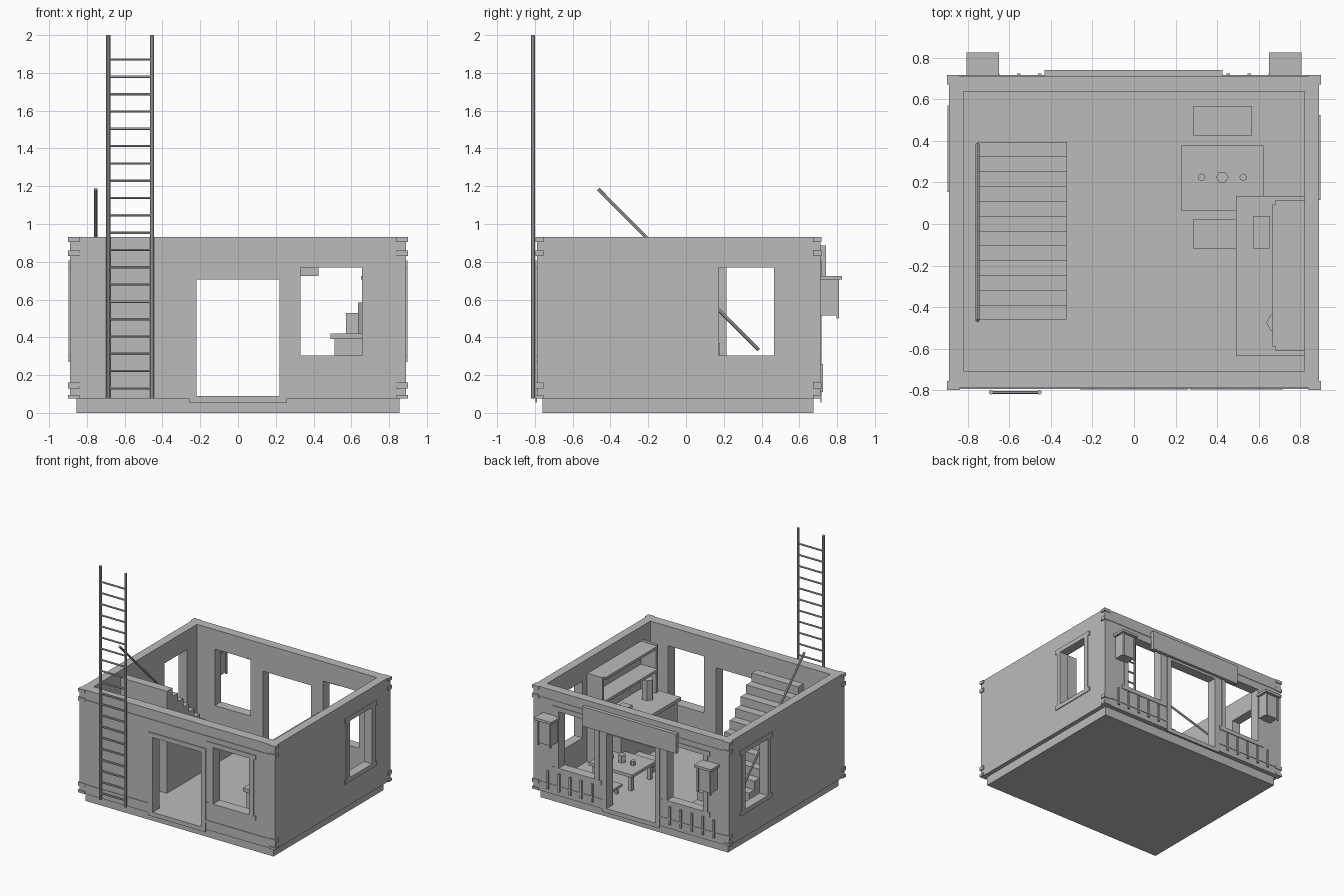
import bpy, math
from mathutils import Vector

if "Cube" in bpy.data.objects:
    bpy.data.objects.remove(bpy.data.objects["Cube"])

grey = bpy.data.materials.new("plain_grey")
grey.diffuse_color = (0.5, 0.5, 0.5, 1)
grey.use_nodes = True
grey.node_tree.nodes["Principled BSDF"].inputs["Base Color"].default_value = grey.diffuse_color


def finish(name, me):
    me.materials.append(grey)
    ob = bpy.data.objects.new(name, me)
    bpy.context.collection.objects.link(ob)
    return ob


def box(name, x0, x1, y0, y1, z0, z1):
    x0, x1 = sorted((x0, x1))
    y0, y1 = sorted((y0, y1))
    v = [(x, y, z) for z in (z0, z1) for x, y in ((x0, y0), (x1, y0), (x1, y1), (x0, y1))]
    f = [(3, 2, 1, 0), (4, 5, 6, 7)] + [(i, (i + 1) % 4, (i + 1) % 4 + 4, i + 4) for i in range(4)]
    me = bpy.data.meshes.new(name)
    me.from_pydata(v, [], f)
    return finish(name, me)


def rod(name, a, b, r, sides=8):
    a, b = Vector(a), Vector(b)
    q = (b - a).to_track_quat('Z', 'Y')
    ring = [Vector((r * math.cos(t), r * math.sin(t), 0))
            for t in (2 * math.pi * i / sides for i in range(sides))]
    v = [a + q @ p for p in ring] + [b + q @ p for p in ring]
    f = [tuple(reversed(range(sides))), tuple(range(sides, 2 * sides))]
    f += [(i, (i + 1) % sides, (i + 1) % sides + sides, i + sides) for i in range(sides)]
    me = bpy.data.meshes.new(name)
    me.from_pydata([tuple(p) for p in v], [], f)
    return finish(name, me)


def span(name, along_x, a0, a1, d0, d1, z0, z1):
    # box given by position along a wall and depth through it
    if along_x:
        return box(name, a0, a1, d0, d1, z0, z1)
    return box(name, d0, d1, a0, a1, z0, z1)


Z0, Z1 = 0.075, 0.93


def wall(name, along_x, a0, a1, d0, d1, openings):
    # solid pieces between openings, plus the parts above and below them
    a = a0
    for o0, o1, s, h in openings:
        span(name + "_panel", along_x, a, o0, d0, d1, Z0, Z1)
        span(name + "_lintel", along_x, o0, o1, d0, d1, h, Z1)
        span(name + "_sill", along_x, o0, o1, d0, d1, Z0, s)
        a = o1
    span(name + "_panel", along_x, a, a1, d0, d1, Z0, Z1)


def trim(name, along_x, o0, o1, s, h, d0, d1, door=False):
    # flat casing round an opening
    w = 0.04
    bottom = 0.055 if door else s
    span(name + "_jamb", along_x, o0 - w, o0, d0, d1, bottom, h)
    span(name + "_jamb", along_x, o1, o1 + w, d0, d1, bottom, h)
    e = w if door else w + 0.02
    span(name + "_head", along_x, o0 - e, o1 + e, d0, d1, h, h + 0.037)
    if door:
        span(name + "_step", along_x, o0, o1, d0, d1, 0.055, 0.09)
    else:
        span(name + "_ledge", along_x, o0 - e, o1 + e, d0, d1, s - 0.035, s)


# base and floor
box("base", -0.855, 0.855, -0.76, 0.675, 0, 0.09)

# walls and opening trims
door = (-0.22, 0.22, 0.09, 0.705)
win_r = (0.33, 0.657, 0.305, 0.77)
win_l = (-0.657, -0.33, 0.305, 0.77)
side_r = (0.175, 0.465, 0.305, 0.77)
side_l = (0.215, 0.51, 0.305, 0.77)
wall("front_wall", True, -0.89, 0.89, -0.79, -0.707, [door, win_r])
wall("back_wall", True, -0.89, 0.89, 0.637, 0.712, [win_l, door, win_r])
wall("left_wall", False, -0.707, 0.637, -0.89, -0.82, [side_l])
wall("right_wall", False, -0.707, 0.637, 0.82, 0.89, [side_r])
for o in (door, win_r):
    trim("front_trim", True, *o, -0.797, -0.79, o is door)
for o in (win_l, door, win_r):
    trim("back_trim", True, *o, 0.712, 0.718, o is door)
trim("left_trim", False, *side_l, -0.897, -0.89)
trim("right_trim", False, *side_r, 0.89, 0.897)

# corner straps, wrapping both faces of each corner
for sx in (-1, 1):
    for y_out, y_in in ((-0.798, -0.755), (0.718, 0.672)):
        for z0, z1 in ((0.905, 0.93), (0.83, 0.86), (0.13, 0.16), (0.075, 0.095)):
            box("corner_strap", sx * 0.84, sx * 0.90, y_out, y_in, z0, z1)

# thin horizontal bands on front and back walls
for z in (0.835, 0.14):
    gaps = [(-0.89, 0.89)] if z > 0.5 else [(-0.89, -0.26), (0.26, 0.89)]
    for a, b in gaps:
        box("front_band", a, b, -0.795, -0.79, z, z + 0.015)
        box("back_band", a, b, 0.712, 0.716, z, z + 0.015)

# back sign board, pegs and lanterns
box("sign_board", -0.43, 0.425, 0.712, 0.742, 0.725, 0.885)
for s in (-1, 1):
    for i in range(5):
        x = s * (0.352 + 0.101 * i)
        box("wall_peg", x - 0.008, x + 0.008, 0.712, 0.724, 0.11, 0.26)
    box("lantern_cap", s * 0.65, s * 0.805, 0.712, 0.825, 0.705, 0.725)
    box("lantern_body", s * 0.67, s * 0.785, 0.712, 0.80, 0.515, 0.705)
    for x in (0.665, 0.778):
        box("lantern_post", s * x, s * (x + 0.012), 0.796, 0.81, 0.50, 0.705)

# solid stairs rising towards the front, as one stepped profile
n, run, rise = 12, 0.0713, 0.07
prof = [(0.395, 0.09)]
for i in range(n):
    y, z = 0.395 - i * run, 0.09 + (i + 1) * rise
    prof += [(y, z), (y - run, z)]
prof.append((0.395 - n * run, 0.09))
m = len(prof)
verts = [(x, y, z) for x in (-0.75, -0.325) for y, z in prof]
faces = [tuple(reversed(range(m))), tuple(range(m, 2 * m))]
faces += [(i, (i + 1) % m, (i + 1) % m + m, i + m) for i in range(m)]
me = bpy.data.meshes.new("stairs")
me.from_pydata(verts, [], faces)
import bmesh
bm = bmesh.new()
bm.from_mesh(me)
bmesh.ops.recalc_face_normals(bm, faces=bm.faces)
bm.to_mesh(me)
bm.free()
finish("stairs", me)
rod("handrail", (-0.753, -0.465, 1.185), (-0.753, 0.385, 0.333), 0.009)

# ladder
for x in (-0.687, -0.455):
    rod("ladder_rail", (x, -0.81, 0.075), (x, -0.81, 2.0), 0.011)
for i in range(20):
    z = 0.13 + i * 0.0916
    rod("ladder_rung", (-0.687, -0.81, z), (-0.455, -0.81, z), 0.007, 6)


def table(name, x0, x1, y0, y1, top, thick, leg):
    box(name + "_top", x0, x1, y0, y1, top - thick, top)
    for x in (x0 + 0.02, x1 - 0.02 - leg):
        for y in (y0 + 0.02, y1 - 0.02 - leg):
            box(name + "_leg", x, x + leg, y, y + leg, 0.09, top - thick)


# dining table, benches and cups
table("table", 0.225, 0.622, 0.065, 0.378, 0.235, 0.025, 0.03)
table("bench", 0.283, 0.567, 0.425, 0.567, 0.165, 0.02, 0.022)
table("bench", 0.283, 0.567, -0.118, 0.022, 0.165, 0.02, 0.022)
rod("pot", (0.425, 0.225, 0.235), (0.425, 0.225, 0.295), 0.03, 6)
for x in (0.325, 0.525):
    rod("cup", (x, 0.225, 0.235), (x, 0.225, 0.27), 0.018)

# counter with box and jar
box("counter_body", 0.51, 0.82, -0.615, 0.115, 0.09, 0.39)
box("counter_top", 0.49, 0.82, -0.635, 0.135, 0.39, 0.42)
box("counter_box", 0.572, 0.655, -0.118, 0.035, 0.42, 0.53)
rod("counter_jar", (0.682, -0.475, 0.42), (0.682, -0.475, 0.585), 0.046, 6)

# shelf unit on the right wall
for y in (0.09, -0.61):
    box("shelf_end", 0.682, 0.82, y, y + 0.025, 0.42, 0.815)
for z in (0.60, 0.79):
    box("shelf_board", 0.667, 0.82, -0.59, 0.095, z, z + 0.022)
